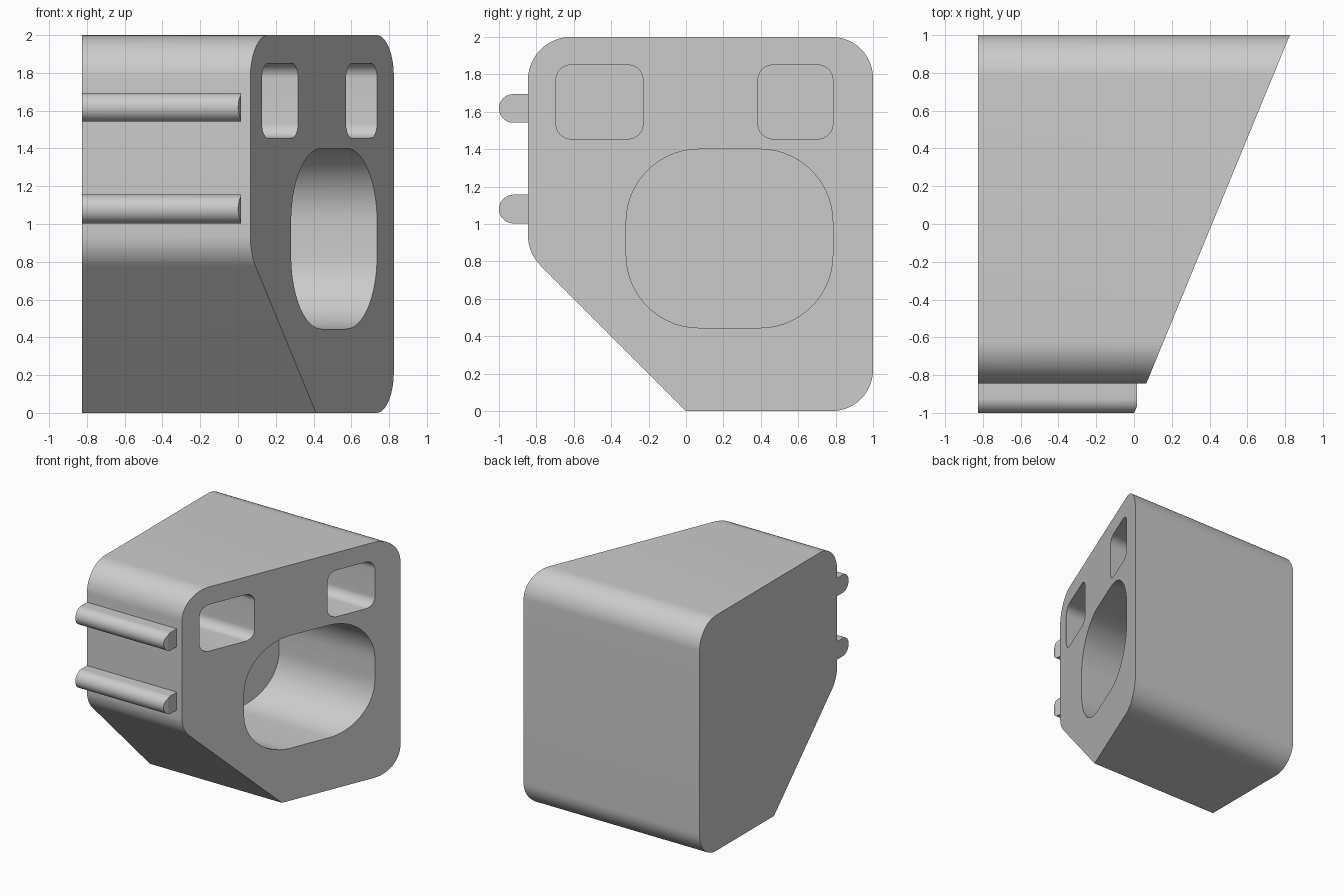
import bpy, bmesh, math
from mathutils import Vector

if "Cube" in bpy.data.objects:
    bpy.data.objects.remove(bpy.data.objects["Cube"])

BACK = -0.827          # flat end of the body
DEPTH = 0.90           # pocket depth along x


def slant(y):
    """x of the slanted face at a given y."""
    return 0.413 + 0.412 * y


def rounded(corners, steps=14):
    """Fillet a (y, z, radius) polygon."""
    pts = []
    n = len(corners)
    for i, (y, z, r) in enumerate(corners):
        p = Vector((y, z))
        if r == 0:
            pts.append(p)
            continue
        a = (Vector(corners[i - 1][:2]) - p).normalized()
        b = (Vector(corners[(i + 1) % n][:2]) - p).normalized()
        half = a.angle(b) / 2
        c = p + (a + b).normalized() * (r / math.sin(half))
        u = p + a * (r / math.tan(half)) - c
        v = p + b * (r / math.tan(half)) - c
        sweep = u.angle(v)
        for k in range(steps + 1):
            t = sweep * k / steps
            pts.append(c + (u * math.sin(sweep - t) + v * math.sin(t)) / math.sin(sweep))
    return pts


def box_profile(y0, y1, z0, z1, r):
    return rounded([(y0, z0, r), (y1, z0, r), (y1, z1, r), (y0, z1, r)])


def prism(name, profile, x_start, x_end, trim=False):
    """Extrude a yz profile along x; each end's x is a function of y."""
    bm = bmesh.new()
    lo = [bm.verts.new((x_start(p.x), p.x, p.y)) for p in profile]
    hi = [bm.verts.new((x_end(p.x), p.x, p.y)) for p in profile]
    bm.faces.new(lo)
    bm.faces.new(hi)
    n = len(profile)
    for i in range(n):
        j = (i + 1) % n
        bm.faces.new((lo[i], lo[j], hi[j], hi[i]))
    if trim:
        bmesh.ops.bisect_plane(bm, geom=bm.verts[:] + bm.edges[:] + bm.faces[:],
                               plane_co=(slant(0), 0, 0), plane_no=(1, -0.412, 0),
                               clear_outer=True)
        bmesh.ops.holes_fill(bm, edges=[e for e in bm.edges if e.is_boundary], sides=0)
    bmesh.ops.recalc_face_normals(bm, faces=bm.faces[:])
    mesh = bpy.data.meshes.new(name)
    bm.to_mesh(mesh)
    bm.free()
    obj = bpy.data.objects.new(name, mesh)
    bpy.context.collection.objects.link(obj)
    return obj


def activate(obj):
    bpy.ops.object.select_all(action='DESELECT')
    obj.select_set(True)
    bpy.context.view_layer.objects.active = obj


def smooth(obj):
    activate(obj)
    bpy.ops.object.shade_smooth_by_angle(angle=math.radians(20))


# Main body
body = prism("body", rounded([(0, 0, 0), (1, 0, 0.22), (1, 2, 0.22),
                              (-0.845, 2, 0.23), (-0.845, 0.845, 0.23)]),
             lambda y: BACK, slant)

# Blind pockets in the slanted face
pockets = [("large_pocket", -0.32, 0.785, 0.445, 1.40, 0.39),
           ("left_pocket", -0.695, -0.23, 1.455, 1.85, 0.08),
           ("right_pocket", 0.385, 0.785, 1.455, 1.85, 0.08)]
for name, *dims in pockets:
    cutter = prism(name + "_cutter", box_profile(*dims),
                   lambda y: slant(y) - DEPTH, lambda y: slant(y) + 0.2)
    cutter.hide_render = True
    activate(body)
    mod = body.modifiers.new(name, 'BOOLEAN')
    mod.operation = 'DIFFERENCE'
    mod.solver = 'EXACT'
    mod.object = cutter
    bpy.ops.object.modifier_apply(modifier=mod.name)
    bpy.data.objects.remove(cutter)
smooth(body)

# Round-nosed rails on the front
for name, z in (("upper_rail", 1.618), ("lower_rail", 1.08)):
    r = 0.0765
    rail = prism(name, rounded([(-0.845, z - r, 0), (-0.845, z + r, 0),
                                (-1, z + r, r * 0.999), (-1, z - r, r * 0.999)]),
                 lambda y: BACK, lambda y: 0.016, trim=True)
    smooth(rail)
